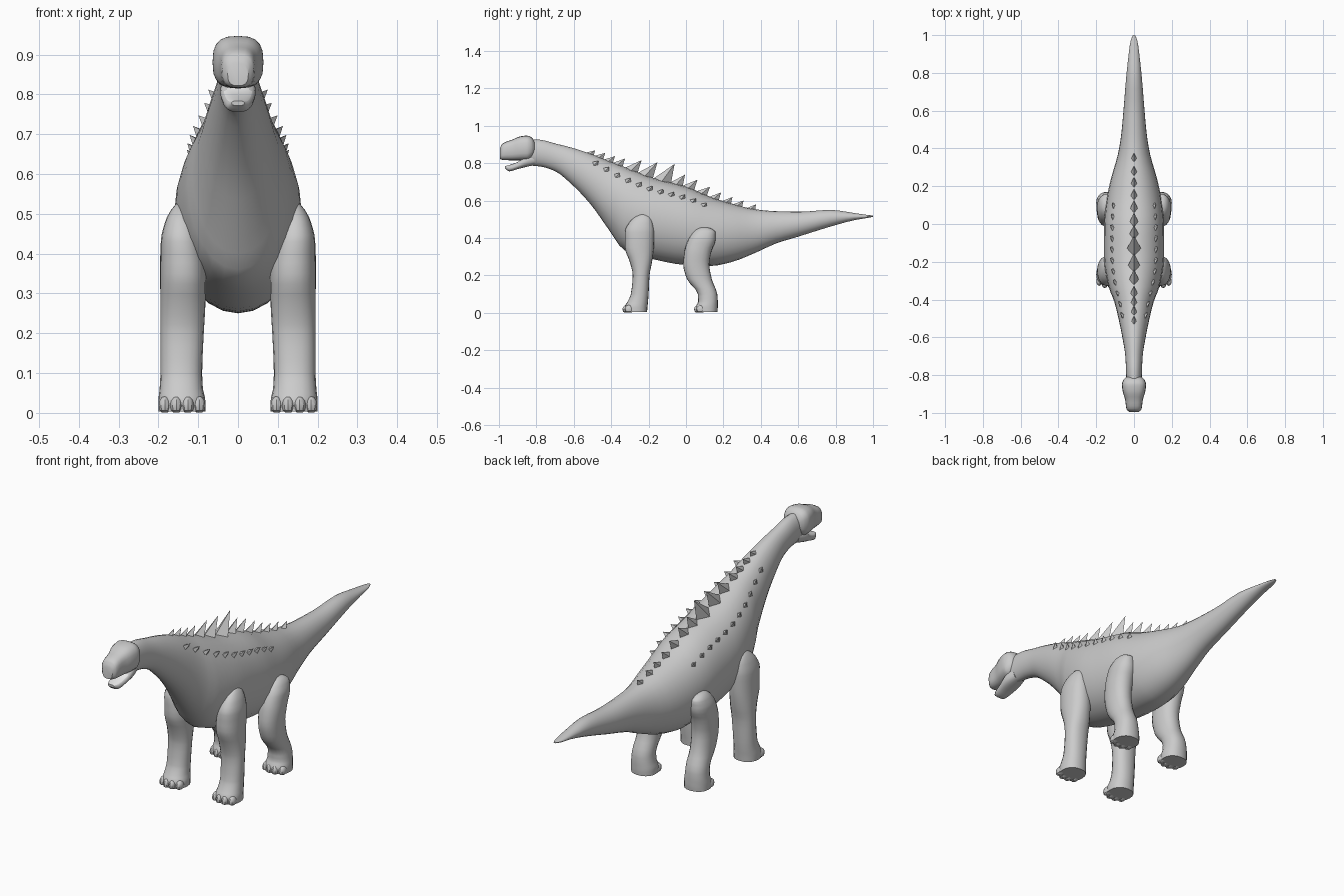
import bpy, bmesh, math
from mathutils import Vector

if "Cube" in bpy.data.objects:
    bpy.data.objects.remove(bpy.data.objects["Cube"])


def material(name, value):
    m = bpy.data.materials.new(name)
    m.diffuse_color = (value, value, value, 1)
    m.use_nodes = True
    m.node_tree.nodes["Principled BSDF"].inputs["Base Color"].default_value = m.diffuse_color
    return m


HIDE = material("grey_hide", 0.6)
MOUTH = material("pale_mouth", 0.85)


def sample(st, t):
    """Smooth, overshoot-free interpolation of station rows (t, values...)."""
    t = min(max(t, st[0][0]), st[-1][0])
    i = 0
    while i < len(st) - 2 and t > st[i + 1][0]:
        i += 1

    def slope(k, c):
        if k == 0 or k == len(st) - 1:
            j = min(k, len(st) - 2)
            return (st[j + 1][c] - st[j][c]) / (st[j + 1][0] - st[j][0])
        a = (st[k][c] - st[k - 1][c]) / (st[k][0] - st[k - 1][0])
        b = (st[k + 1][c] - st[k][c]) / (st[k + 1][0] - st[k][0])
        return 0 if a * b <= 0 else 2 * a * b / (a + b)

    h = st[i + 1][0] - st[i][0]
    u = (t - st[i][0]) / h
    out = []
    for c in range(1, len(st[0])):
        p, q = st[i][c], st[i + 1][c]
        out.append((2*u**3 - 3*u**2 + 1) * p + (u**3 - 2*u**2 + u) * h * slope(i, c)
                   + (3*u**2 - 2*u**3) * q + (u**3 - u**2) * h * slope(i + 1, c))
    return out


def finish(name, bm, mirror=False, angle=35):
    bmesh.ops.recalc_face_normals(bm, faces=bm.faces)
    me = bpy.data.meshes.new(name)
    bm.to_mesh(me)
    bm.free()
    ob = bpy.data.objects.new(name, me)
    bpy.context.collection.objects.link(ob)
    me.materials.append(HIDE)
    if mirror:
        ob.modifiers.new("mirror", 'MIRROR')
    if angle:
        bpy.ops.object.select_all(action='DESELECT')
        ob.select_set(True)
        bpy.context.view_layer.objects.active = ob
        bpy.ops.object.shade_smooth_by_angle(angle=math.radians(angle))
    return ob


def section(st, t, ang, power=1.0):
    """Point on the rounded cross-section spanning a0..a1 and b0..b1."""
    a0, a1, b0, b1 = sample(st, t)
    c, s = math.cos(ang), math.sin(ang)
    c = math.copysign(abs(c) ** power, c)
    s = math.copysign(abs(s) ** power, s)
    return (a0 + a1) / 2 + (a1 - a0) / 2 * c, (b0 + b1) / 2 + (b1 - b0) / 2 * s


def loft(name, st, axis, sub=3, segs=20, power=1.0, mirror=False, angle=35):
    bm = bmesh.new()
    ts = [a[0] + (b[0] - a[0]) * k / sub for a, b in zip(st, st[1:]) for k in range(sub)]
    rings = []
    for t in ts + [st[-1][0]]:
        ring = []
        for k in range(segs):
            a, b = section(st, t, 2 * math.pi * k / segs, power)
            ring.append(bm.verts.new((a, t, b) if axis == 'y' else (a, b, t)))
        rings.append(ring)
    for r, q in zip(rings, rings[1:]):
        for k in range(segs):
            n = (k + 1) % segs
            bm.faces.new((r[k], r[n], q[n], q[k]))
    bm.faces.new(rings[0])
    bm.faces.new(rings[-1])
    return finish(name, bm, mirror, angle)


def symmetric(rows):
    return [(y, -w, w, lo, hi) for y, lo, hi, w in rows]


# Neck, torso and tail: y, bottom, top, half width
body = symmetric([
    (-.87, .79, .93, .04), (-.78, .782, .925, .042), (-.70, .757, .905, .046),
    (-.62, .695, .885, .058), (-.51, .58, .85, .08), (-.41, .44, .81, .105),
    (-.33, .335, .78, .135), (-.17, .285, .72, .16), (0, .255, .675, .158),
    (.13, .25, .62, .145), (.24, .27, .585, .122), (.37, .32, .553, .085),
    (.48, .37, .543, .067), (.61, .41, .54, .055), (.77, .46, .55, .042),
    (.90, .495, .533, .028), (.97, .507, .523, .018), (1, .513, .52, .006)])
loft("body", body, 'y', segs=24)

# Upper head and snout
loft("head", symmetric([
    (-.995, .822, .88, .026), (-.98, .817, .905, .04), (-.93, .815, .925, .047),
    (-.885, .815, .943, .06), (-.85, .815, .947, .064), (-.825, .83, .937, .056),
    (-.81, .85, .915, .04)]), 'y', power=.72, angle=40)

# Lower jaw with a pale mouth lining on its upward faces
jaw = loft("lower_jaw", symmetric([
    (-.968, .772, .784, .016), (-.945, .756, .79, .03), (-.90, .768, .806, .04),
    (-.86, .778, .835, .045), (-.81, .79, .85, .035)]), 'y', power=.8, angle=40)
jaw.data.materials.append(MOUTH)
for f in jaw.data.polygons:
    if f.normal.z > .75 and abs(f.center.x) < .032 and f.center.y < -.86:
        f.material_index = 1

# Legs: z, inner x, outer x, front y, back y
front_leg = [
    (.004, .082, .2, -.328, -.208), (.03, .082, .2, -.328, -.206),
    (.06, .088, .197, -.312, -.203), (.10, .09, .195, -.295, -.2),
    (.20, .086, .195, -.285, -.195), (.27, .082, .195, -.3, -.182),
    (.35, .08, .195, -.327, -.172), (.43, .09, .194, -.327, -.17),
    (.48, .105, .183, -.305, -.178), (.51, .12, .168, -.275, -.19),
    (.525, .14, .155, -.245, -.215)]
rear_leg = [
    (.004, .082, .2, .055, .168), (.03, .082, .2, .052, .17),
    (.06, .088, .197, .065, .17), (.10, .092, .194, .063, .167),
    (.18, .092, .19, .005, .138), (.26, .09, .192, -.015, .125),
    (.33, .09, .196, -.008, .136), (.39, .095, .196, .012, .158),
    (.43, .105, .185, .038, .158), (.45, .12, .17, .063, .135),
    (.457, .14, .155, .085, .11)]
for label, st in (("front", front_leg), ("rear", rear_leg)):
    loft(label + "_legs", st, 'z', power=.9, mirror=True, angle=50)
    # Four rounded toes along the front of each foot
    bm = bmesh.new()
    for k in range(4):
        new = bmesh.ops.create_uvsphere(bm, u_segments=10, v_segments=6, radius=1)['verts']
        y = st[0][3] + (.024 if k in (0, 3) else .012)
        for v in new:
            v.co = Vector((.097 + .029 * k + v.co.x * .016, y + v.co.y * .024,
                           max(.001, .018 + v.co.z * .024)))
    finish(label + "_toes", bm, mirror=True)


def spike(bm, y, ang, length, width, height, lean):
    """Four-sided diamond spike growing from the body surface."""
    x, z = section(body, y, ang)
    x2, z2 = section(body, y + .02, ang)
    p = Vector((x, y, z))
    along = (Vector((x2, y + .02, z2)) - p).normalized()
    out = Vector((math.cos(ang) * .8, 0, math.sin(ang)))
    out = (out - along * out.dot(along)).normalized()
    side = along.cross(out)
    base = p - out * .012
    ring = [bm.verts.new(base + d) for d in
            (along * length, side * width, -along * length, -side * width)]
    tip = bm.verts.new(p + out * height + Vector((0, lean, 0)))
    for k in range(4):
        bm.faces.new((ring[k], ring[(k + 1) % 4], tip))
    bm.faces.new(ring)


# Row of spikes down the spine: y, height
bm = bmesh.new()
for y, h in ((-.52, .016), (-.47, .022), (-.42, .025), (-.37, .032), (-.295, .053),
             (-.22, .072), (-.13, .09), (-.055, .05), (.01, .043), (.08, .036),
             (.145, .03), (.21, .026), (.27, .025), (.34, .022)):
    spike(bm, y, math.pi / 2, .024 + h * .32, .012 + h * .3, h, .025 + h * .25)
finish("spine_spikes", bm, angle=0)

# Smaller spikes along each flank
bm = bmesh.new()
for k in range(11):
    spike(bm, -.49 + .058 * k, math.radians(44), .027, .016, .02 if k < 9 else .014, .016)
finish("flank_spikes", bm, mirror=True, angle=0)
